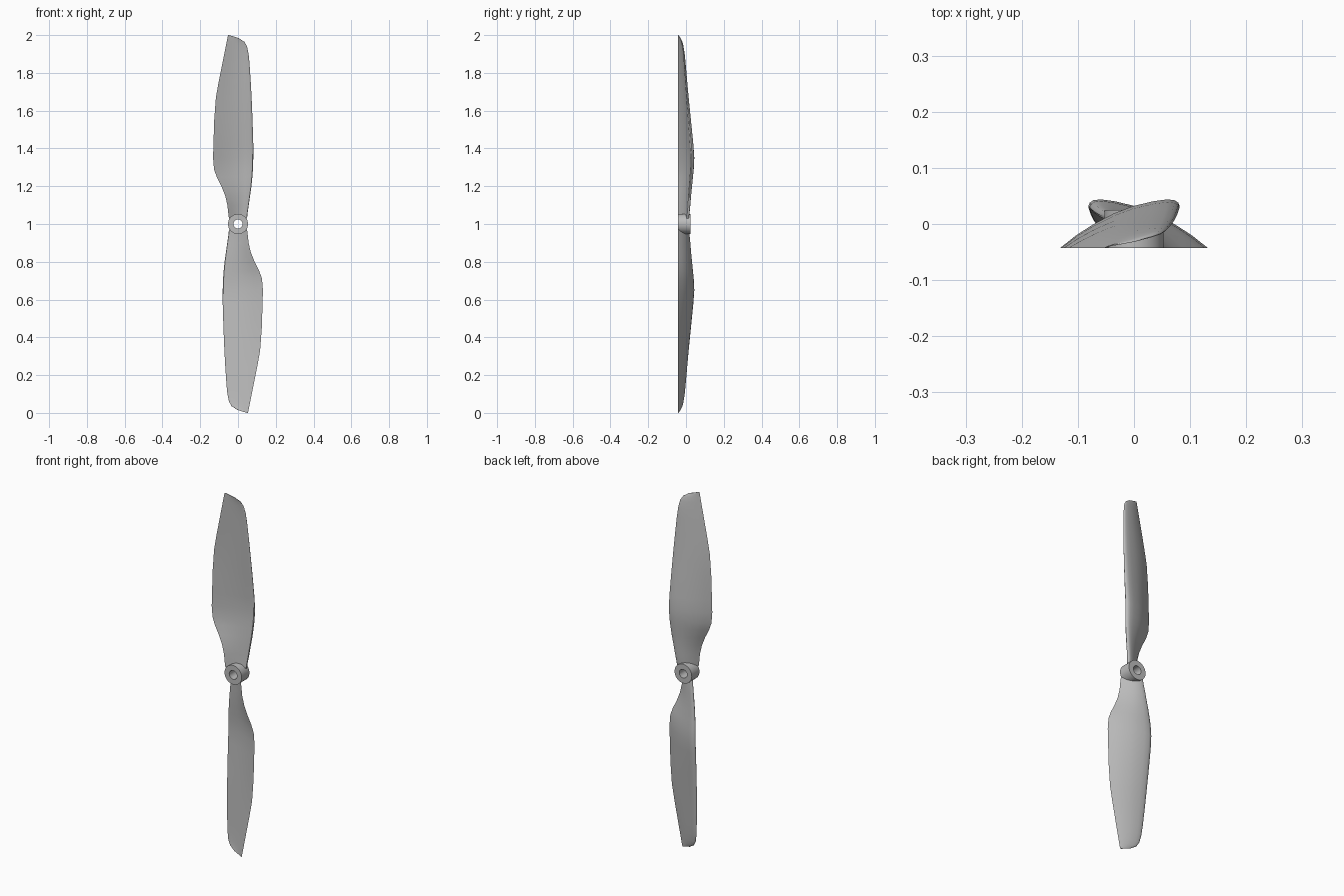
import bpy, bmesh, math

cube = bpy.data.objects.get("Cube")
if cube:
    bpy.data.objects.remove(cube, do_unlink=True)

grey = bpy.data.materials.new("matte grey")
grey.use_nodes = True
grey.diffuse_color = (0.5, 0.5, 0.5, 1)
grey.node_tree.nodes["Principled BSDF"].inputs["Base Color"].default_value = (0.5, 0.5, 0.5, 1)

BASE = -0.043   # flat front plane holding the trailing edge
CENTRE = 1.0    # height of the hub axis

# Blade stations: distance from axis, trailing x, leading x, section depth
STATIONS = [
    (0.03, -0.048, 0.048, 0.058), (0.06, -0.052, 0.051, 0.062),
    (0.10, -0.056, 0.057, 0.066), (0.15, -0.068, 0.064, 0.070),
    (0.20, -0.088, 0.071, 0.075), (0.25, -0.113, 0.076, 0.080),
    (0.29, -0.127, 0.079, 0.084), (0.35, -0.132, 0.081, 0.087),
    (0.42, -0.130, 0.081, 0.082), (0.55, -0.126, 0.077, 0.069),
    (0.67, -0.117, 0.072, 0.057), (0.76, -0.101, 0.067, 0.049),
    (0.85, -0.083, 0.061, 0.041), (0.90, -0.073, 0.056, 0.036),
    (0.94, -0.065, 0.048, 0.030), (0.965, -0.060, 0.033, 0.024),
    (0.985, -0.056, 0.002, 0.014), (1.0, -0.053, -0.047, 0.003),
]
# Cambered section loop: chord fraction, depth fraction
SECTION = [
    (0, 0), (0.14, 0.27), (0.28, 0.49), (0.45, 0.71), (0.61, 0.86), (0.78, 0.96),
    (0.90, 1), (0.96, 0.98), (0.99, 0.93), (1, 0.87), (0.985, 0.81),
    (0.94, 0.775), (0.80, 0.73), (0.61, 0.62), (0.42, 0.47), (0.2, 0.24),
]


def finish(name, bm):
    bmesh.ops.recalc_face_normals(bm, faces=bm.faces)
    mesh = bpy.data.meshes.new(name)
    bm.to_mesh(mesh)
    bm.free()
    mesh.materials.append(grey)
    ob = bpy.data.objects.new(name, mesh)
    bpy.context.collection.objects.link(ob)
    bpy.ops.object.select_all(action='DESELECT')
    ob.select_set(True)
    bpy.context.view_layer.objects.active = ob
    bpy.ops.object.shade_smooth_by_angle(angle=math.radians(40))
    return ob


def bridge(bm, a, b):
    n = len(a)
    for i in range(n):
        j = (i + 1) % n
        bm.faces.new((a[i], a[j], b[j], b[i]))


def blade(name, side):
    bm = bmesh.new()
    rings = []
    for dist, trail, lead, depth in STATIONS:
        rings.append([bm.verts.new((side * (trail + t * (lead - trail)),
                                    BASE + f * depth,
                                    CENTRE + side * dist)) for t, f in SECTION])
    for a, b in zip(rings, rings[1:]):
        bridge(bm, a, b)
    bm.faces.new(rings[0])
    bm.faces.new(rings[-1])
    return finish(name, bm)


# Two blades, half a turn apart
blade("upper_blade", 1)
blade("lower_blade", -1)

# Hub: a bored cylinder along y
bm = bmesh.new()
rings = []
for radius, y in [(0.053, BASE), (0.053, 0.025), (0.024, 0.025), (0.024, BASE)]:
    rings.append([bm.verts.new((radius * math.cos(a), y, CENTRE + radius * math.sin(a)))
                  for a in (math.tau * k / 48 for k in range(48))])
for a, b in zip(rings, rings[1:] + rings[:1]):
    bridge(bm, a, b)
finish("hub", bm)
